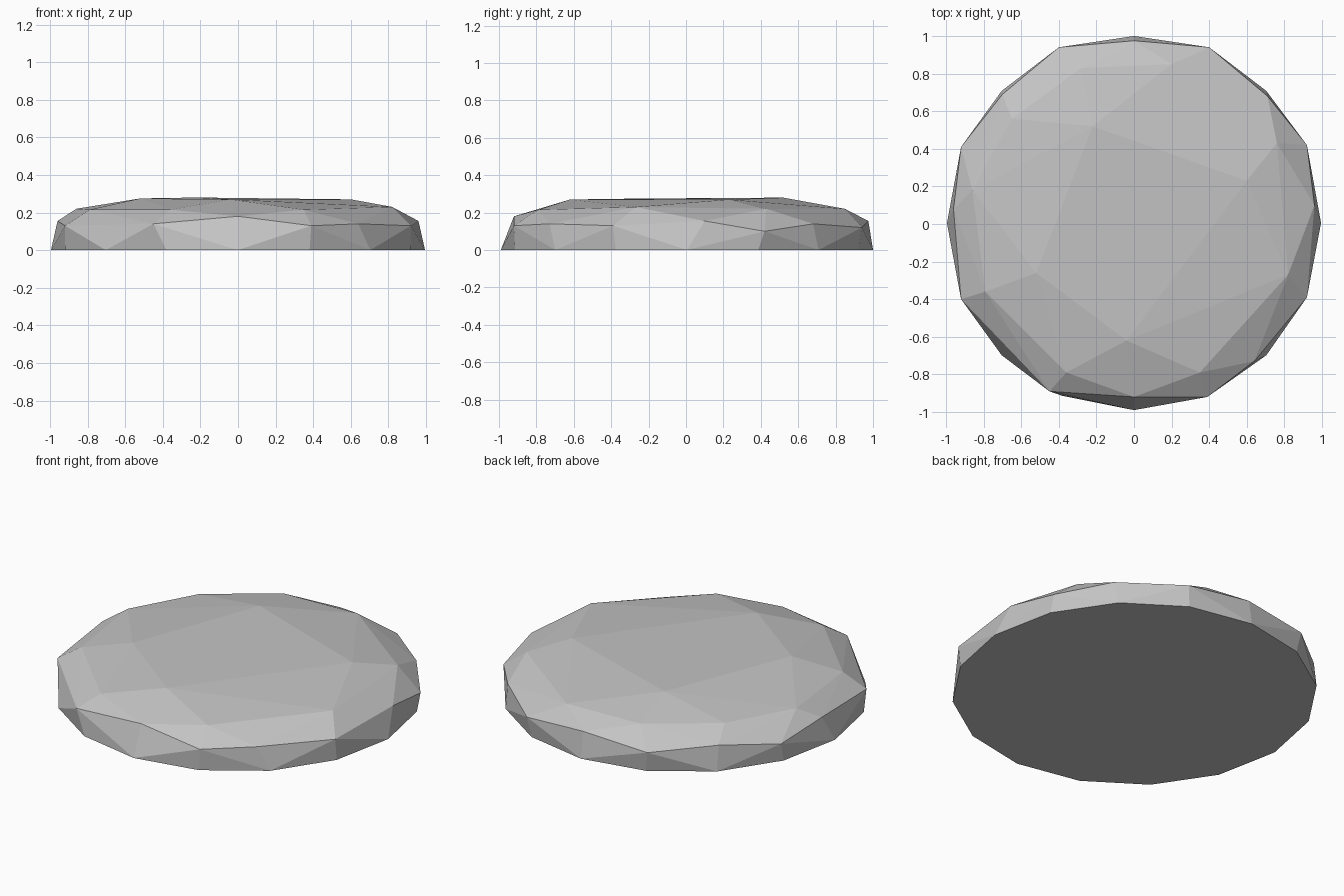
import bpy
import bmesh
from math import cos, sin, pi

# Remove the default cube
default_cube = bpy.data.objects.get("Cube")
if default_cube:
    bpy.data.objects.remove(default_cube, do_unlink=True)


def make_material(name, colour):
    material = bpy.data.materials.new(name)
    material.use_nodes = True
    material.diffuse_color = colour
    shader = next(n for n in material.node_tree.nodes if n.type == "BSDF_PRINCIPLED")
    shader.inputs["Base Color"].default_value = colour
    shader.inputs["Roughness"].default_value = 0.9
    return material


def hull_object(name, points, material):
    """Wrap a faceted convex stone around the given corner points."""
    bm = bmesh.new()
    for point in points:
        bm.verts.new(point)
    result = bmesh.ops.convex_hull(bm, input=bm.verts[:])
    spare = set(result["geom_interior"] + result["geom_unused"])
    spare = [v for v in spare if isinstance(v, bmesh.types.BMVert)]
    bmesh.ops.delete(bm, geom=spare, context="VERTS")
    # Merge the flat underside into one face
    bmesh.ops.dissolve_limit(bm, angle_limit=0.002, verts=bm.verts[:], edges=bm.edges[:])
    bmesh.ops.recalc_face_normals(bm, faces=bm.faces[:])
    mesh = bpy.data.meshes.new(name)
    bm.to_mesh(mesh)
    bm.free()
    mesh.materials.append(material)
    stone = bpy.data.objects.new(name, mesh)
    bpy.context.collection.objects.link(stone)
    return stone


# Flat base outline
SIDES = 16
base = [(0.995 * cos(2 * pi * i / SIDES), 0.005 + 0.995 * sin(2 * pi * i / SIDES), 0)
        for i in range(SIDES)]

# Chipped rim corners
rim = [(-.96, .08, .155), (-.92, -.4, .13), (-.45, -.89, .14), (0, -.92, .18),
       (.39, -.92, .13), (.64, -.73, .14), (.92, -.39, .13), (.96, .1, .155),
       (.92, .42, .1), (.71, .68, .14), (.4, .94, .12), (0, .975, .155),
       (-.4, .94, .12), (-.7, .69, .15), (-.92, .41, .11)]

# Sloping shoulder corners
shoulder = [(-.79, -.36, .215), (-.36, -.79, .215), (.35, -.79, .215),
            (.82, -.27, .23), (.76, .43, .22), (.2, .85, .22),
            (-.28, .83, .22), (-.65, .56, .22), (-.86, .18, .22)]

# Nearly level top corners
crown = [(-.04, -.62, .27), (-.52, -.26, .275), (-.22, .52, .28), (.6, .23, .27)]

stone_grey = make_material("stone_grey", (0.55, 0.55, 0.55, 1))
hull_object("flat_stone", base + rim + shoulder + crown, stone_grey)
